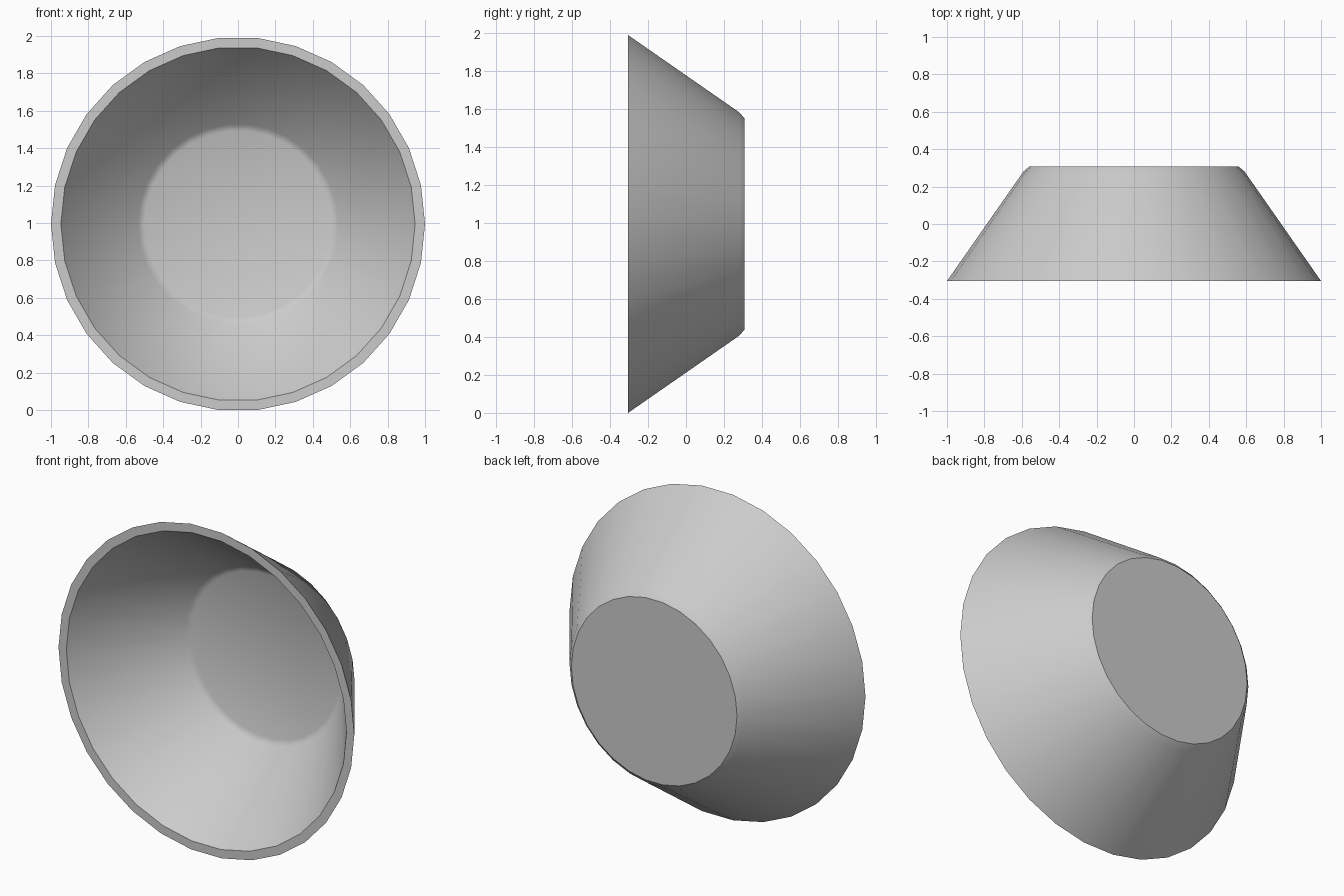
import bpy, bmesh, math

if "Cube" in bpy.data.objects:
    bpy.data.objects.remove(bpy.data.objects["Cube"])

SIDES = 30
CENTRE_Z = math.sin(math.radians(84))  # lowest edge rests on z = 0

# (radius, y) from the outer back, round the rim, to the inner floor
PROFILE = [(0.56, 0.307), (0.59, 0.282), (1.0, -0.305),
           (0.947, -0.305), (0.535, 0.25), (0.50, 0.265)]


def ring(bm, radius, y):
    return [bm.verts.new((radius * math.cos(2 * math.pi * i / SIDES), y,
                          CENTRE_Z + radius * math.sin(2 * math.pi * i / SIDES)))
            for i in range(SIDES)]


bm = bmesh.new()
rings = [ring(bm, r, y) for r, y in PROFILE]

# walls, rim and bevels
for a, b in zip(rings, rings[1:]):
    for i in range(SIDES):
        j = (i + 1) % SIDES
        bm.faces.new((a[i], a[j], b[j], b[i]))

# outer base and inner floor
bm.faces.new(rings[0])
bm.faces.new(rings[-1])
bmesh.ops.recalc_face_normals(bm, faces=bm.faces)

mesh = bpy.data.meshes.new("bowl")
bm.to_mesh(mesh)
bm.free()
bowl = bpy.data.objects.new("bowl", mesh)
bpy.context.collection.objects.link(bowl)

# smooth walls with crisp rim edges
bpy.context.view_layer.objects.active = bowl
bowl.select_set(True)
bpy.ops.object.shade_smooth_by_angle(angle=math.radians(35))
